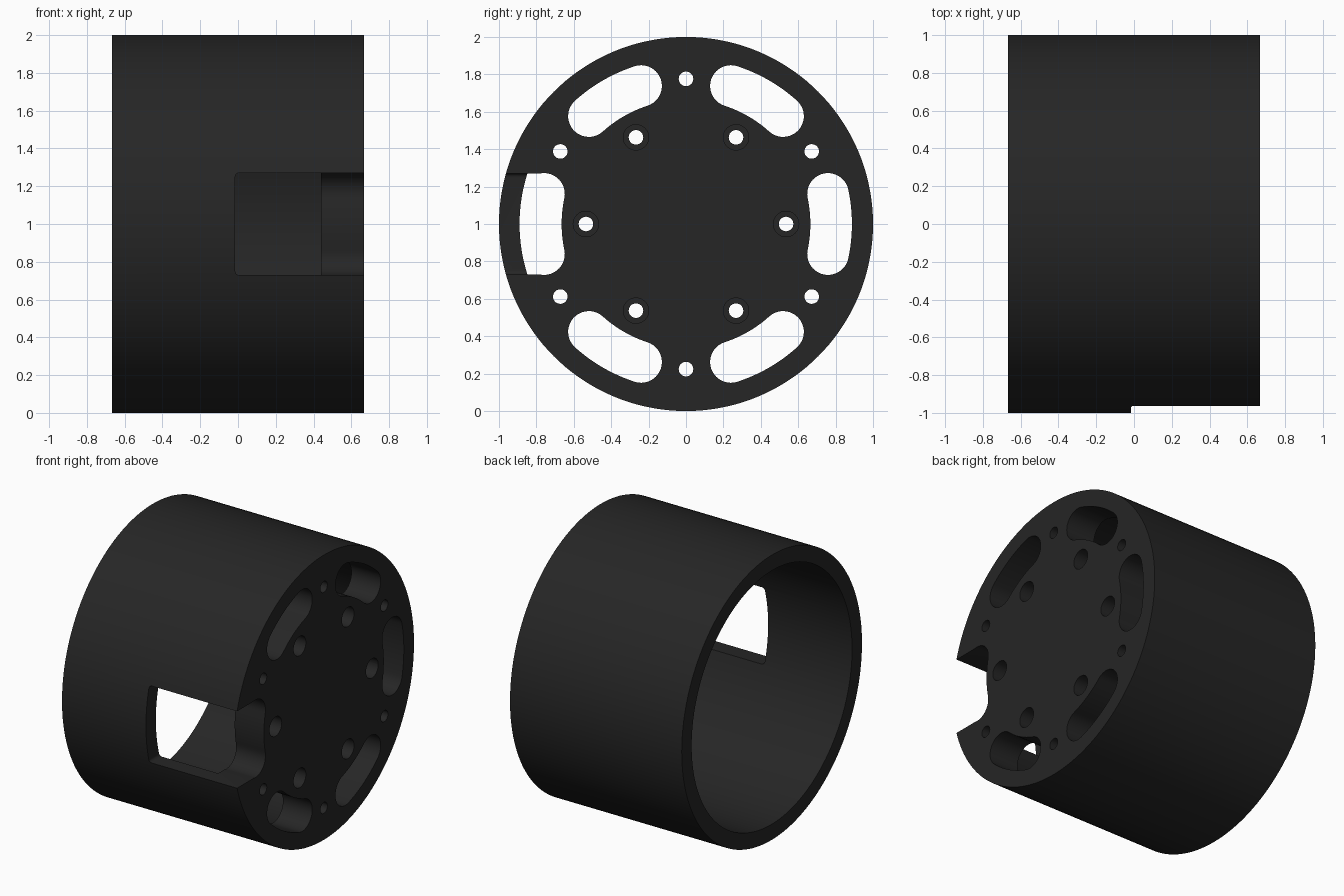
import bpy, bmesh
from math import sin, cos, pi, radians

if "Cube" in bpy.data.objects:
    bpy.data.objects.remove(bpy.data.objects["Cube"])

X0, X1, PLATE = -0.667, 0.667, 0.44      # open end, plate face, plate back
R_OUT, R_IN = 1.0, 0.89
AXIS_Z = 1.0

black = bpy.data.materials.new("dark grey plastic")
black.diffuse_color = (0.019, 0.019, 0.019, 1)
black.use_nodes = True
black.node_tree.nodes["Principled BSDF"].inputs["Base Color"].default_value = black.diffuse_color


def arc(cy, cz, r, a0, a1, n):
    """Points (y, z) along an arc, angles in degrees."""
    return [(cy + r * cos(radians(a0 + (a1 - a0) * i / n)),
             cz + r * sin(radians(a0 + (a1 - a0) * i / n))) for i in range(n + 1)]


def circle(cy, cz, r, n):
    return arc(cy, cz, r, 0, 360, n)[:-1]


def prism(bm, pts, x0, x1):
    """Extrude a closed (y, z) outline along x."""
    a = [bm.verts.new((x0, y, AXIS_Z + z)) for y, z in pts]
    b = [bm.verts.new((x1, y, AXIS_Z + z)) for y, z in pts]
    bm.faces.new(a)
    bm.faces.new(b)
    for i in range(len(a)):
        j = (i + 1) % len(a)
        bm.faces.new((a[i], a[j], b[j], b[i]))


def finish(bm, name):
    bmesh.ops.recalc_face_normals(bm, faces=bm.faces)
    me = bpy.data.meshes.new(name)
    bm.to_mesh(me)
    bm.free()
    me.materials.append(black)
    ob = bpy.data.objects.new(name, me)
    bpy.context.collection.objects.link(ob)
    return ob


def cut(body, bm, name):
    cutter = finish(bm, name)
    cutter.hide_render = True
    mod = body.modifiers.new(name, 'BOOLEAN')
    mod.operation, mod.solver, mod.object = 'DIFFERENCE', 'EXACT', cutter
    bpy.context.view_layer.objects.active = body
    bpy.ops.object.modifier_apply(modifier=mod.name)
    bpy.data.objects.remove(cutter)


# Cup-shaped body: outer drum, hollowed from the open end up to the plate
bm = bmesh.new()
prism(bm, circle(0, 0, R_OUT, 144), X0, X1)
body = finish(bm, "drum_housing")
bm = bmesh.new()
prism(bm, circle(0, 0, R_IN, 144), X0 - 0.2, PLATE)
cut(body, bm, "hollow_cutter")

# Kidney slots and small holes through the plate
R_MID, R_CAP, HALF = 0.776, 0.111, 12
bm = bmesh.new()
for k in range(6):
    a = 60 * k
    lo, hi = radians(a - HALF), radians(a + HALF)
    pts = arc(0, 0, R_MID + R_CAP, a - HALF, a + HALF, 12)
    pts += arc(R_MID * cos(hi), R_MID * sin(hi), R_CAP, a + HALF, a + HALF + 180, 20)[1:]
    pts += arc(0, 0, R_MID - R_CAP, a + HALF, a - HALF, 12)[1:]
    pts += arc(R_MID * cos(lo), R_MID * sin(lo), R_CAP, a + HALF + 180 - 2 * HALF,
               a - HALF + 360, 20)[1:-1]
    prism(bm, pts, 0.3, 0.8)
    for r, ang in ((0.776, a + 30), (0.535, a)):
        t = radians(ang)
        prism(bm, circle(r * cos(t), r * sin(t), 0.039, 28), 0.3, 0.8)
cut(body, bm, "slot_and_hole_cutter")

# Counterbores on the inner ring of holes
bm = bmesh.new()
for k in range(6):
    t = k * pi / 3
    prism(bm, circle(0.535 * cos(t), 0.535 * sin(t), 0.068, 32), 0.54, 0.8)
cut(body, bm, "counterbore_cutter")

# Side window, open through the plate edge into the front slot
bm = bmesh.new()
prism(bm, [(-1.2, -0.27), (-0.765, -0.27), (-0.765, 0.27), (-1.2, 0.27)], -0.015, 0.9)
corners = [e for e in bm.edges if all(v.co.x < 0 for v in e.verts)
           and abs(e.verts[0].co.y - e.verts[1].co.y) > 0.1]
bmesh.ops.bevel(bm, geom=corners, offset=0.02, segments=4, profile=0.5, affect='EDGES')
cut(body, bm, "window_cutter")

# Smooth round walls, crisp edges
bpy.ops.object.select_all(action='DESELECT')
body.select_set(True)
bpy.context.view_layer.objects.active = body
bpy.ops.object.shade_smooth_by_angle(angle=radians(30))
